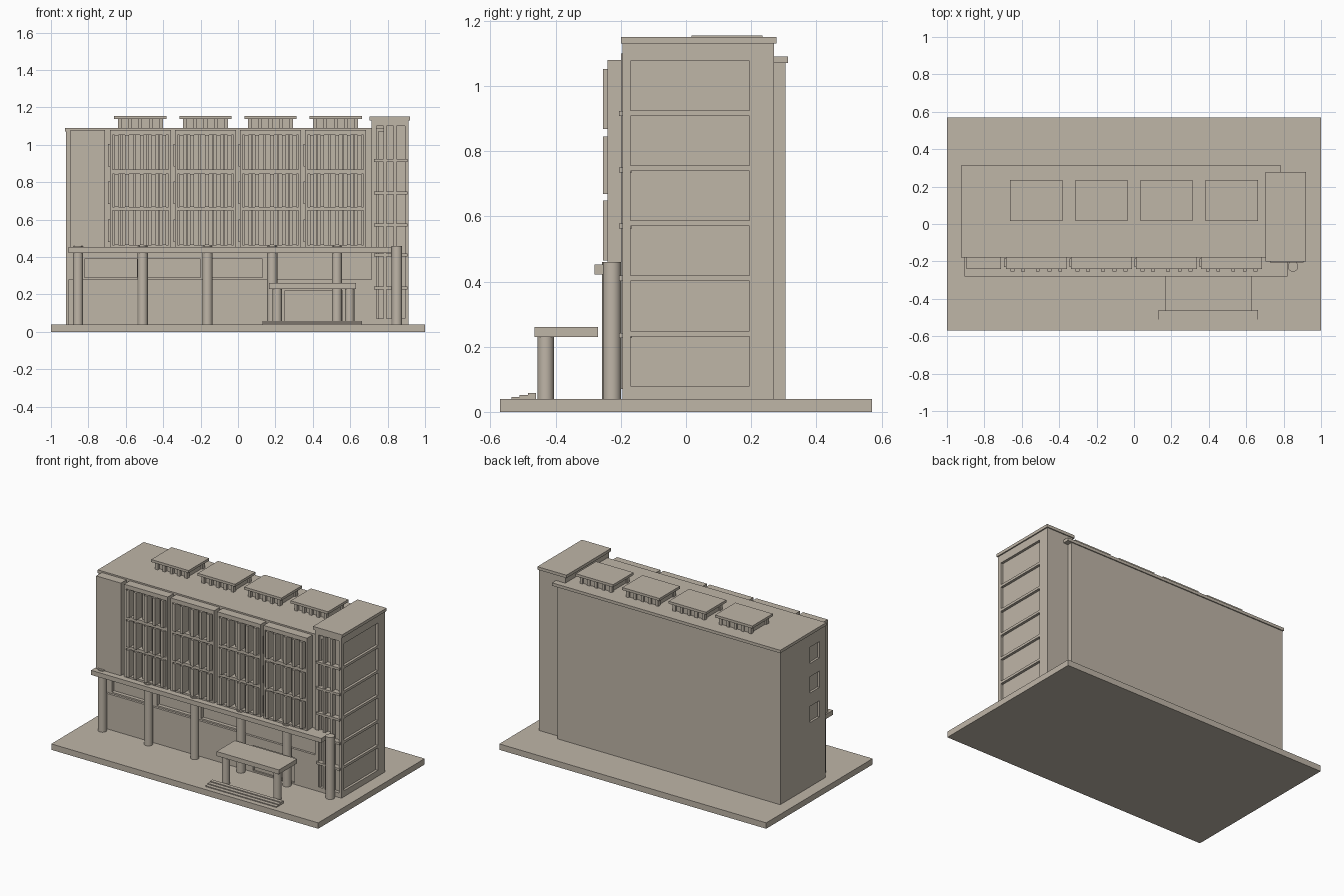
import bpy, bmesh
from mathutils import Matrix, Vector

if "Cube" in bpy.data.objects:
    bpy.data.objects.remove(bpy.data.objects["Cube"])

stone = bpy.data.materials.new("warm_stone")
stone.diffuse_color = (0.52, 0.465, 0.39, 1)
stone.use_nodes = True
stone.node_tree.nodes["Principled BSDF"].inputs["Base Color"].default_value = stone.diffuse_color


def finish(name, bm):
    mesh = bpy.data.meshes.new(name)
    bm.to_mesh(mesh)
    bm.free()
    mesh.materials.append(stone)
    ob = bpy.data.objects.new(name, mesh)
    bpy.context.collection.objects.link(ob)
    return ob


def boxes(name, *items):
    """One object from boxes given as x0, x1, y0, y1, z0, z1."""
    bm = bmesh.new()
    for x0, x1, y0, y1, z0, z1 in items:
        m = Matrix.Translation(Vector((x0 + x1, y0 + y1, z0 + z1)) / 2)
        m = m @ Matrix.Diagonal((x1 - x0, y1 - y0, z1 - z0, 1))
        bmesh.ops.create_cube(bm, size=1, matrix=m)
    return finish(name, bm)


def column(name, x, y, r, z0, z1):
    bm = bmesh.new()
    bmesh.ops.create_cone(bm, cap_ends=True, segments=32, radius1=r, radius2=r,
                          depth=z1 - z0, matrix=Matrix.Translation((x, y, (z0 + z1) / 2)))
    for f in bm.faces:
        f.smooth = abs(f.normal.z) < 0.5
    for e in bm.edges:
        e.smooth = all(f.smooth for f in e.link_faces)
    return finish(name, bm)


def cut(ob, *items):
    """Carve box-shaped recesses out of a part."""
    cutter = boxes("cutter", *items)
    cutter.hide_render = True
    mod = ob.modifiers.new("recesses", 'BOOLEAN')
    mod.operation, mod.solver, mod.object = 'DIFFERENCE', 'EXACT', cutter
    bpy.context.view_layer.objects.active = ob
    bpy.ops.object.modifier_apply(modifier=mod.name)
    bpy.data.objects.remove(cutter)


# Ground slab
boxes("base", (-1, 1, -0.57, 0.57, 0, 0.04))

# Main block with end windows, ground-floor strip windows and the entrance
block = boxes("main_block", (-0.92, 0.75, -0.18, 0.305, 0.038, 1.07))
cut(block,
    *[(-1, -0.905, -0.115, -0.015, z - 0.055, z + 0.055) for z in (0.93, 0.73, 0.53)],
    *[(x, x + 0.28, -0.3, -0.155, 0.29, 0.39) for x in (-0.82, -0.48, -0.15)])
boxes("main_roof", (-0.925, 0.785, -0.18, 0.312, 1.07, 1.09))
plinth = boxes("ground_floor_wall", (-0.905, 0.715, -0.195, -0.17, 0.038, 0.28))
cut(plinth, (0.25, 0.56, -0.3, -0.183, 0.05, 0.22))

# Plain wing panel left of the bays
boxes("wing_panel", (-0.895, -0.71, -0.24, -0.17, 0.44, 1.08))

# Four bays, each with a recessed grid, mullions and projecting fins
floors = [(0.465, 0.648), (0.668, 0.845), (0.868, 1.052)]
for i in range(4):
    cx = -0.522 + 0.348 * i
    bay = boxes(f"bay_{i + 1}", (cx - 0.163, cx + 0.163, -0.24, -0.17, 0.44, 1.08))
    cut(bay, *[(cx - 0.15, cx + 0.15, -0.3, -0.195, a, b) for a, b in floors])
    fins = [cx + d for d in (-0.128, -0.072, 0.008, 0.07, 0.128)]
    boxes(f"bay_fins_{i + 1}",
          *[(x - 0.01, x + 0.01, -0.255, -0.19, a, b) for x in fins for a, b in floors])
    mids = [(p + q) / 2 for p, q in zip(fins, fins[1:])]
    boxes(f"bay_mullions_{i + 1}",
          *[(x - 0.005, x + 0.005, -0.222, -0.19, a, b) for x in mids for a, b in floors])
    boxes(f"bay_side_frames_{i + 1}",
          *[(cx - 0.172, cx - 0.16, -0.23, -0.185, a + 0.015, a + 0.135) for a, b in floors])

    # Rooftop pavilion: core, piers and lid
    boxes(f"pavilion_core_{i + 1}", (cx - 0.11, cx + 0.11, 0.05, 0.21, 1.08, 1.142))
    boxes(f"pavilion_piers_{i + 1}",
          *[(cx + d - 0.01, cx + d + 0.01, y, y + 0.025, 1.08, 1.142)
            for d in (-0.11, -0.055, 0, 0.055, 0.11) for y in (0.03, 0.195)])
    boxes(f"pavilion_lid_{i + 1}", (cx - 0.14, cx + 0.14, 0.017, 0.235, 1.138, 1.155))

# Stair tower with six side recesses and a tall front recess
tower = boxes("tower", (0.715, 0.912, -0.195, 0.27, 0.038, 1.13))
cut(tower,
    *[(0.895, 1, -0.17, 0.195, 0.08 + 0.169 * i, 0.232 + 0.169 * i) for i in range(6)],
    (0.74, 0.893, -0.3, -0.17, 0.07, 1.1))
boxes("tower_roof", (0.702, 0.92, -0.2, 0.277, 1.13, 1.15))
boxes("tower_mullions",
      *[(x - 0.008, x + 0.008, -0.2, -0.165, 0.07, 1.1) for x in (0.785, 0.84)])
boxes("tower_crossbars",
      *[(0.728, 0.906, -0.206, -0.165, z - 0.008, z + 0.008)
        for z in (0.235, 0.41, 0.57, 0.742, 0.915)])

# Long canopy on round columns
boxes("canopy", (-0.905, 0.82, -0.28, -0.17, 0.422, 0.453))
for i in range(5):
    column(f"canopy_column_{i + 1}", -0.855 + 0.346 * i, -0.23, 0.027, 0.038, 0.46)
column("tower_column", 0.85, -0.227, 0.028, 0.038, 0.46)

# Entrance porch with steps
boxes("porch_roof", (0.165, 0.632, -0.465, -0.27, 0.23, 0.26))
for side, x in (("left", 0.21), ("right", 0.597)):
    column(f"porch_column_{side}", x, -0.43, 0.025, 0.038, 0.235)
boxes("steps", *[(0.13, 0.662, -0.535 + 0.025 * i, -0.46, 0.03, 0.046 + 0.006 * i)
                 for i in range(3)])
